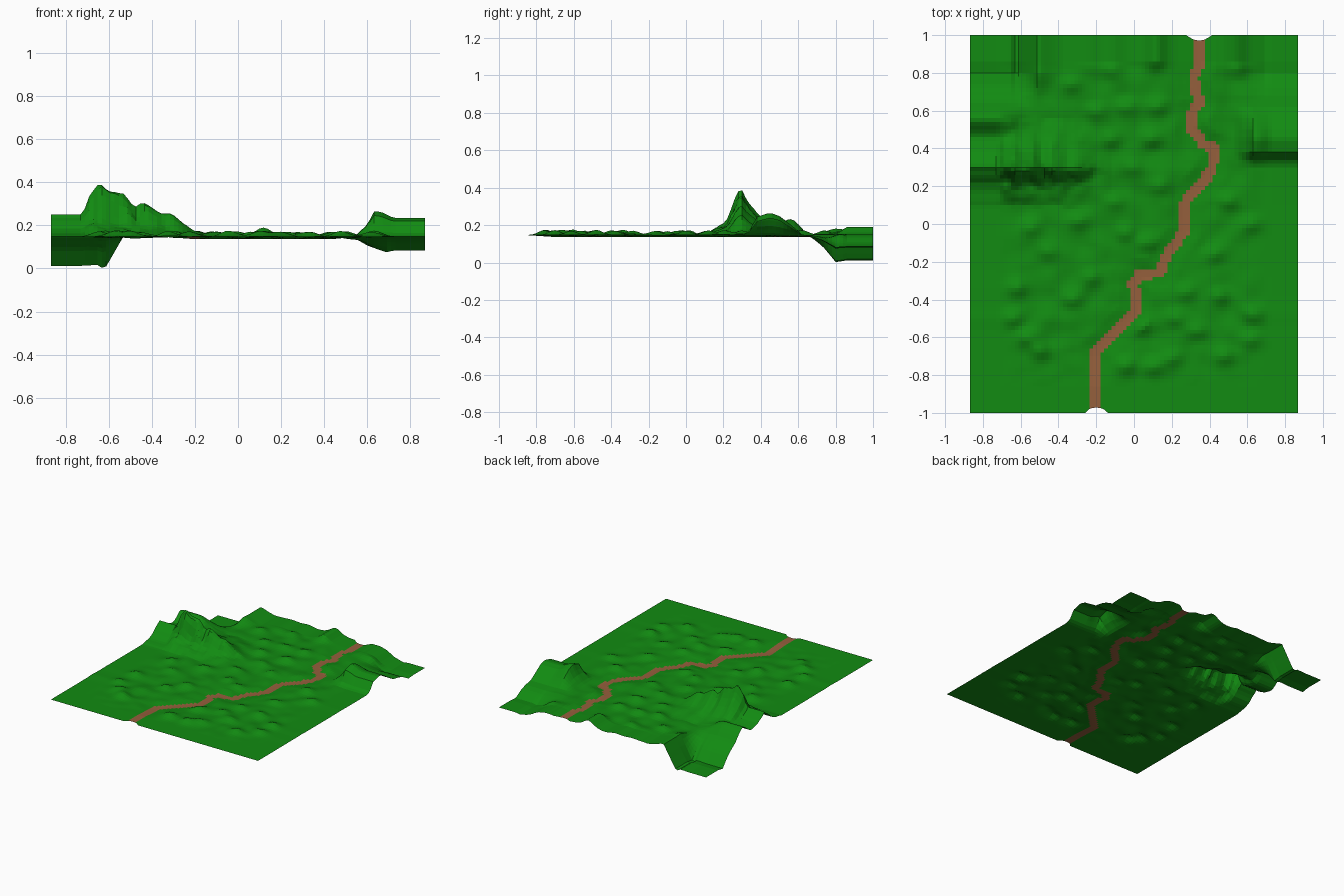
import bpy, bmesh, math
from mathutils import Vector, noise

if "Cube" in bpy.data.objects:
    bpy.data.objects.remove(bpy.data.objects["Cube"])

NX, NY = 88, 100
HX, HY = 0.868, 1.0
BASE = 0.147


def material(name, rgb):
    m = bpy.data.materials.new(name)
    m.diffuse_color = (*rgb, 1)
    m.use_nodes = True
    m.node_tree.nodes["Principled BSDF"].inputs["Base Color"].default_value = m.diffuse_color
    return m


def lerp_table(t, pts):
    """Piecewise linear profile, held constant past its ends."""
    if t <= pts[0][0]:
        return pts[0][1]
    for (a, va), (b, vb) in zip(pts, pts[1:]):
        if t <= b:
            return va + (vb - va) * (t - a) / (b - a)
    return pts[-1][1]


def bump(x, y, cx, cy, sx, sy):
    return math.exp(-((x - cx) / sx) ** 2 - ((y - cy) / sy) ** 2)


# Winding path, front to back
PATH = [(-.2, -1.1), (-.2, -.67), (.0, -.48), (.015, -.38), (-.005, -.32), (.03, -.265),
        (.14, -.26), (.17, -.17), (.265, -.04), (.275, .12), (.41, .28), (.425, .4),
        (.37, .42), (.3, .51), (.3, .58), (.345, .64), (.315, .77), (.35, .87), (.345, 1.1)]


def path_distance(x, y):
    p, best = Vector((x, y)), 9
    for a, b in zip(PATH, PATH[1:]):
        a, d = Vector(a), Vector(b) - Vector(a)
        t = max(0, min(1, (p - a).dot(d) / d.length_squared))
        best = min(best, (p - a - d * t).length)
    return best


# Crest and cross-section profiles of the large landforms
RIDGE_X = [(-.72, .108), (-.69, .2), (-.64, .262), (-.6, .21), (-.53, .212), (-.48, .15),
           (-.44, .173), (-.36, .11), (-.31, .105), (-.25, .06), (-.2, .03), (-.12, 0)]
RIDGE_Y = [(.1, 0), (.18, .18), (.23, .38), (.27, .76), (.295, 1), (.33, .72),
           (.38, .45), (.46, .2), (.56, 0)]
HILL_X = [(.54, 0), (.6, .06), (.63, .122), (.66, .12), (.72, .09)]
HILL_Y = [(.31, 0), (.34, .2), (.38, .8), (.45, 1), (.5, .85), (.55, .5), (.62, 0)]
VALLEY_X = [(-.72, -.135), (-.65, -.13), (-.62, -.147), (-.55, -.03), (-.51, .035), (-.38, 0),
            (.48, 0), (.6, -.045), (.69, -.073), (.72, -.064)]
VALLEY_Y = [(.62, 0), (.68, .15), (.73, .4), (.8, 1), (.86, .93)]

# Small mounds: x, y
MOUNDS = [(-.64, -.5), (-.62, -.34), (-.57, -.6), (-.5, -.67), (-.33, -.4), (.04, -.54),
          (-.04, -.75), (.1, -.76), (.22, -.5), (.28, -.36), (.42, -.16), (.46, -.38),
          (.63, -.48), (.62, -.61), (.48, -.7), (.34, -.57), (.2, -.71), (-.45, -.15),
          (-.22, -.28), (.06, -.1), (.62, .0), (.5, .12), (-.3, .02), (-.55, -.02),
          (.55, .82), (-.12, .82), (-.05, .62), (.1, .45), (.0, .3), (.13, .2), (-.1, .12),
          (-.2, .6), (-.33, .74), (.12, .62), (-.12, .45), (-.05, -.05)]


def height(x, y):
    # The outer rim repeats the relief at these limits
    x, y = max(-.72, min(.72, x)), max(-.86, min(.86, y))
    rough = noise.noise(Vector((x * 17, y * 17, 3)))
    ridge = lerp_table(x, RIDGE_X) * lerp_table(y + .02 * rough, RIDGE_Y) * (1 + .12 * min(0, rough))
    z = ridge
    z += lerp_table(x, HILL_X) * lerp_table(y, HILL_Y)
    z += lerp_table(x, VALLEY_X) * lerp_table(y, VALLEY_Y)
    z += .085 * bump(x, y, -.73, .56, .13, .065)
    z += .045 * bump(x, y, .12, .87, .05, .05)
    z += .025 * sum(bump(x, y, cx, cy, .055, .045) for cx, cy in MOUNDS)
    # Gentle unevenness, fading to a level rim at the front and sides
    fade = max(0, min(1, (.72 - abs(x)) / .15)) * max(0, min(1, (y + .86) / .15))
    z += .012 * fade * noise.noise(Vector((x * 9, y * 9, 7)))
    # The path lies in a flattened strip
    k = max(0, min(1, (path_distance(x, y) - .025) / .06))
    return BASE + z * k - .01 * (1 - k) * fade


def notch(x, y):
    """Small rounded bite where the path meets the front and back edges."""
    cx = -.2 if y < 0 else .345
    r = 1 - ((x - cx) / .055) ** 2
    return y - math.copysign(.028 * math.sqrt(max(0, r)) * max(0, (abs(y) - .9) / .1), y)


# Terrain sheet
bm = bmesh.new()
grid = []
for j in range(NY + 1):
    y = -HY + 2 * HY * j / NY
    row = []
    for i in range(NX + 1):
        x = -HX + 2 * HX * i / NX
        row.append(bm.verts.new((x, notch(x, y), max(0, height(x, y)))))
    grid.append(row)
for j in range(NY):
    for i in range(NX):
        f = bm.faces.new((grid[j][i], grid[j][i + 1], grid[j + 1][i + 1], grid[j + 1][i]))
        c = f.calc_center_median()
        f.material_index = 1 if path_distance(c.x, c.y) < .028 else 0
mesh = bpy.data.meshes.new("terrain")
bm.to_mesh(mesh)
bm.free()
mesh.materials.append(material("grass green", (.006, .26, .006)))
mesh.materials.append(material("dirt brown", (.30, .115, .045)))
bpy.context.collection.objects.link(bpy.data.objects.new("terrain", mesh))
